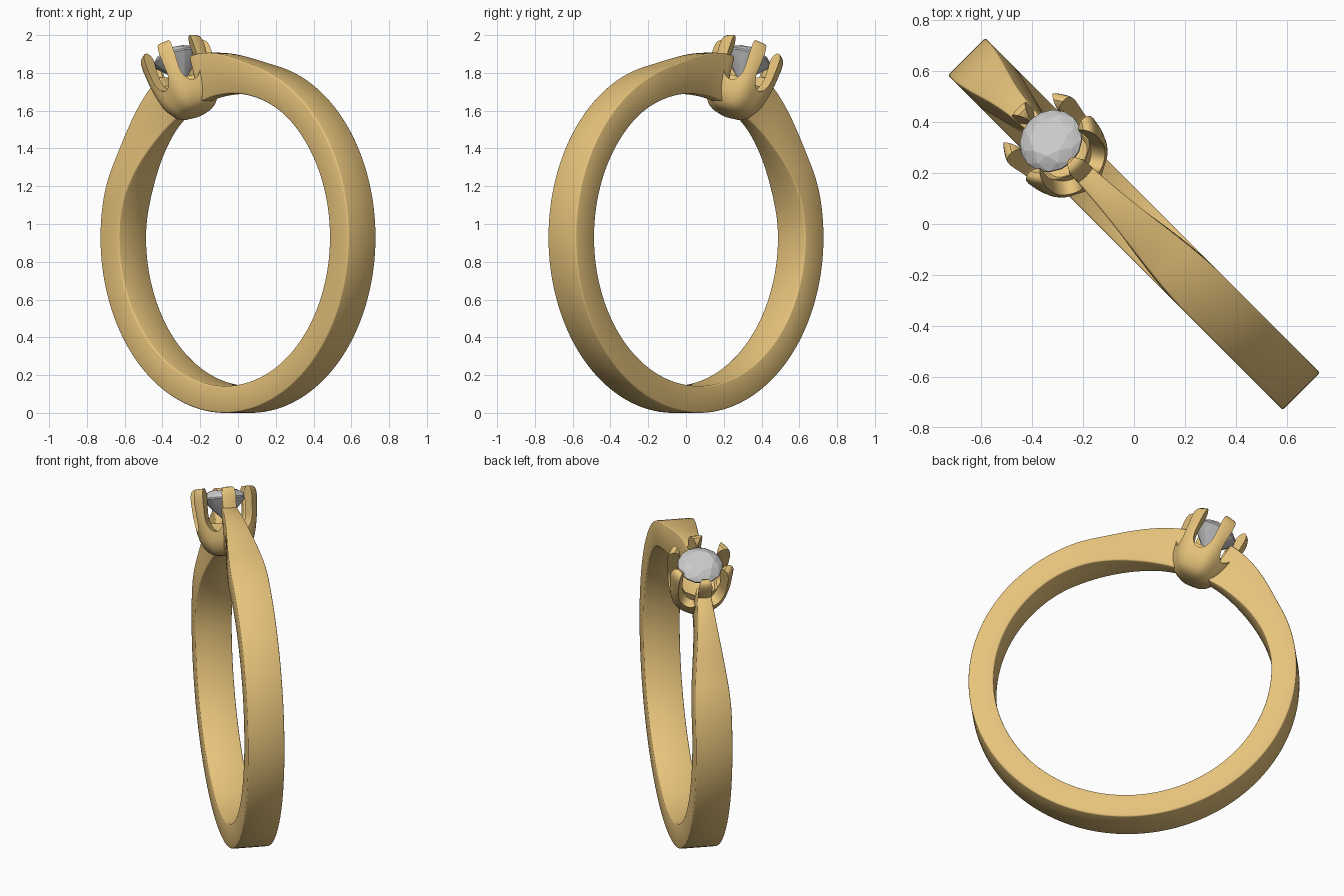
import bpy, bmesh
from math import sin, cos, pi, radians
from mathutils import Matrix, Vector

if "Cube" in bpy.data.objects:
    bpy.data.objects.remove(bpy.data.objects["Cube"])

# Parts are built upright around the ring centre, then tilted and turned into place
TILT = 26
PLACE = (Matrix.Translation((0, 0, 0.93)) @ Matrix.Rotation(radians(-45), 4, 'Z')
         @ Matrix.Rotation(radians(-TILT), 4, 'Y'))

gold = bpy.data.materials.new("gold")
gold.diffuse_color = (0.80, 0.55, 0.20, 1)
gold.use_nodes = True
gold.node_tree.nodes["Principled BSDF"].inputs["Base Color"].default_value = gold.diffuse_color


def finish(bm, name, mat=None):
    bmesh.ops.recalc_face_normals(bm, faces=bm.faces[:])
    me = bpy.data.meshes.new(name)
    bm.to_mesh(me)
    bm.free()
    me.transform(PLACE)
    ob = bpy.data.objects.new(name, me)
    bpy.context.collection.objects.link(ob)
    if mat:
        me.materials.append(mat)
    return ob


def select(ob):
    bpy.ops.object.select_all(action='DESELECT')
    ob.select_set(True)
    bpy.context.view_layer.objects.active = ob


def apply_and_smooth(ob, mod, angle):
    select(ob)
    bpy.ops.object.modifier_apply(modifier=mod.name)
    bpy.ops.object.shade_smooth_by_angle(angle=radians(angle))


def ease(a, start, end):
    t = min(1, max(0, (start - a) / (start - end)))
    return t * t * (3 - 2 * t)


# Band: rectangular section, narrower and deeper towards the setting
bm = bmesh.new()
N, A0 = 160, 7
prev = None
for i in range(N + 1):
    a = A0 + (360 - 2 * A0) * i / N
    d = min(a, 360 - a)
    outer = 0.93 + 0.085 * ease(d, 39, 4)
    inner = 0.788 - 0.03 * ease(d, 65, 20)
    w = 0.104 - 0.066 * ease(d, 52, 4)
    s, c = sin(radians(a)), cos(radians(a))
    ring = [bm.verts.new((r * s, y, r * c))
            for r, y in ((outer, -w), (outer, w), (inner, w), (inner, -w))]
    if prev:
        for k in range(4):
            bm.faces.new((prev[k], prev[k - 1], ring[k - 1], ring[k]))
    else:
        bm.faces.new(ring)
    prev = ring
bm.faces.new(prev)
band = finish(bm, "band", gold)
mod = band.modifiers.new("soft_edges", 'BEVEL')
mod.width = 0.008
mod.segments = 2
mod.limit_method = 'ANGLE'
mod.angle_limit = radians(50)
apply_and_smooth(band, mod, 50)

# Setting: turned cup with slight lobes below each prong
profile = [(0.03, 0.724), (0.065, 0.727), (0.095, 0.737), (0.118, 0.755), (0.138, 0.782),
           (0.154, 0.815), (0.166, 0.86), (0.175, 0.91), (0.182, 0.96), (0.187, 1.0),
           (0.19, 1.04), (0.189, 1.075), (0.182, 1.097), (0.17, 1.108), (0.152, 1.11),
           (0.136, 1.098), (0.125, 1.078), (0.123, 1.055), (0.128, 1.03), (0.125, 0.97),
           (0.115, 0.92), (0.095, 0.89), (0.04, 0.875)]
bm = bmesh.new()
SEG = 96
rings = []
for r, z in profile:
    rings.append([])
    for i in range(SEG):
        p = 2 * pi * i / SEG
        lobe = 1 + (0.03 * cos(6 * p) if z < 0.98 else 0)
        rings[-1].append(bm.verts.new((r * lobe * cos(p), r * lobe * sin(p), z)))
for lo, hi in zip(rings, rings[1:]):
    for i in range(SEG):
        bm.faces.new((lo[i - 1], lo[i], hi[i], hi[i - 1]))
bm.faces.new(rings[0])
bm.faces.new(rings[-1])
setting = finish(bm, "setting", gold)

# Six separate U-shaped slots around the cup leave six prongs
bm = bmesh.new()
h = 0.058
outline = [(h, 1.2)] + [(h * cos(t * pi / 16), 0.953 - 0.09 * sin(t * pi / 16))
                        for t in range(17)] + [(-h, 1.2)]
for k in range(6):
    rot = Matrix.Rotation(radians(30 + 60 * k), 3, 'Z')
    ends = [[bm.verts.new(rot @ Vector((x, y, z))) for y, z in outline]
            for x in (0.1035, 0.4)]
    bm.faces.new(ends[0])
    bm.faces.new(ends[1])
    for i in range(len(outline)):
        bm.faces.new((ends[0][i - 1], ends[0][i], ends[1][i], ends[1][i - 1]))
cutter = finish(bm, "slot_cutter")
cutter.hide_render = True
mod = setting.modifiers.new("slots", 'BOOLEAN')
mod.operation = 'DIFFERENCE'
mod.solver = 'EXACT'
mod.object = cutter
apply_and_smooth(setting, mod, 40)
bpy.data.objects.remove(cutter)

# Gem: flat-faceted brilliant cut as the hull of a few rings
bm = bmesh.new()
for n, r, z, turn in ((8, 0.075, 1.095, 0), (8, 0.108, 1.078, 0.5), (16, 0.128, 1.056, 0),
                      (16, 0.128, 1.048, 0), (8, 0.07, 0.985, 0.5), (1, 0, 0.915, 0)):
    for i in range(n):
        p = 2 * pi * (i + turn) / n
        bm.verts.new((r * cos(p), r * sin(p), z))
bmesh.ops.convex_hull(bm, input=bm.verts[:])
bmesh.ops.dissolve_limit(bm, angle_limit=0.01, verts=bm.verts[:], edges=bm.edges[:])
finish(bm, "gem")
